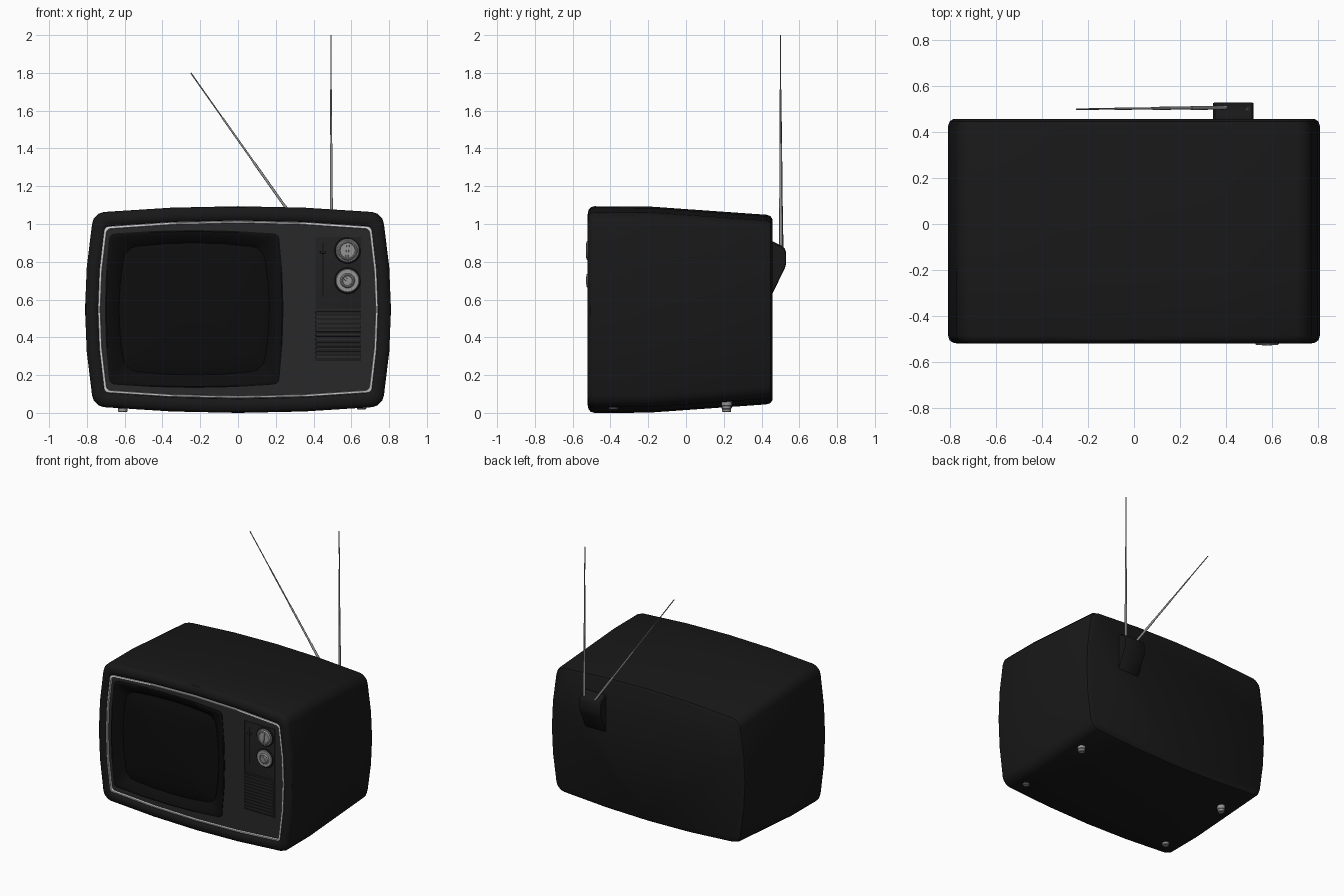
import bpy, bmesh, math
from mathutils import Vector

if "Cube" in bpy.data.objects:
    bpy.data.objects.remove(bpy.data.objects["Cube"])


def material(name, v):
    m = bpy.data.materials.new(name)
    m.diffuse_color = (v, v, v, 1)
    m.use_nodes = True
    m.node_tree.nodes["Principled BSDF"].inputs["Base Color"].default_value = m.diffuse_color
    return m


SHELL = material("shell_black", 0.009)
PANEL = material("panel_charcoal", 0.022)
DARK = material("gloss_black", 0.004)
GROOVE = material("control_dark", 0.014)
METAL = material("metal", 0.3)
CHROME = material("chrome", 0.55)


def finish(name, bm, mat):
    bmesh.ops.recalc_face_normals(bm, faces=bm.faces)
    me = bpy.data.meshes.new(name)
    bm.to_mesh(me)
    bm.free()
    ob = bpy.data.objects.new(name, me)
    bpy.context.collection.objects.link(ob)
    me.materials.append(mat)
    return ob


def loft(name, rings, mat, wrap=False):
    """Skin equal-length rings; cap the ends or wrap last to first."""
    bm = bmesh.new()
    vs = [[bm.verts.new(p) for p in r] for r in rings]
    n = len(vs[0])
    pairs = list(zip(vs, vs[1:])) + ([(vs[-1], vs[0])] if wrap else [])
    for a, b in pairs:
        for i in range(n):
            j = (i + 1) % n
            bm.faces.new((a[i], a[j], b[j], b[i]))
    if not wrap:
        bm.faces.new(vs[0])
        bm.faces.new(vs[-1])
    return finish(name, bm, mat)


def outline(w, h, y, bx, bz, r, cx=0.0, cz=0.547):
    """Barrel-sided rounded rectangle facing the front."""
    ax, az = w - bx - r, h - bz - r
    q = [(w, 0), (w - bx * 0.25, az * 0.5)]
    q += [(ax + r * math.cos(t), az + r * math.sin(t))
          for t in (math.radians(a) for a in (5, 30, 60, 85))]
    q += [(ax * 0.5, h - bz * 0.25)]
    pts = []
    for k in range(4):
        quarter = q if k % 2 == 0 else [(0, h)] + q[:0:-1]
        sx, sz = [(1, 1), (-1, 1), (-1, -1), (1, -1)][k]
        pts += [Vector((cx + sx * x, y, cz + sz * z)) for x, z in quarter]
    return pts


def lathe(name, profile, origin, axis, mat, n=24):
    """Profile of (radius, distance along axis)."""
    rot = Vector((0, 0, 1)).rotation_difference(Vector(axis))
    rings = [[Vector(origin) + rot @ Vector((r * math.cos(2 * math.pi * i / n),
                                             r * math.sin(2 * math.pi * i / n), t))
              for i in range(n)] for r, t in profile]
    return loft(name, rings, mat)


def box(name, x0, x1, y0, y1, z0, z1, mat, bevel=0.0, spin=0.0):
    bm = bmesh.new()
    bmesh.ops.create_cube(bm, size=1)
    bmesh.ops.scale(bm, vec=(x1 - x0, y1 - y0, z1 - z0), verts=bm.verts)
    if bevel:
        bmesh.ops.bevel(bm, geom=bm.edges[:], offset=bevel, segments=2,
                        profile=0.5, affect='EDGES')
    ob = finish(name, bm, mat)
    ob.location = ((x0 + x1) / 2, (y0 + y1) / 2, (z0 + z1) / 2)
    ob.rotation_euler.y = spin
    return ob


# Cabinet shell with recessed front, tapering towards the back
loft("cabinet", [outline(w, h, y, 0.037, 0.03, r) for w, h, y, r in [
    (0.735, 0.468, -0.43, 0.03), (0.740, 0.473, -0.507, 0.03),
    (0.752, 0.485, -0.517, 0.04), (0.768, 0.503, -0.521, 0.05),
    (0.790, 0.527, -0.516, 0.06), (0.804, 0.541, -0.505, 0.07),
    (0.810, 0.547, -0.485, 0.07), (0.810, 0.546, -0.20, 0.07),
    (0.810, 0.502, 0.425, 0.07), (0.803, 0.495, 0.447, 0.07),
    (0.785, 0.478, 0.458, 0.06)]], SHELL)

# Bright trim line inside the rim
loft("front_trim", [outline(w, h, y, 0.032, 0.03, 0.025) for w, h, y in [
    (0.743, 0.472, -0.49), (0.741, 0.470, -0.512), (0.737, 0.466, -0.515),
    (0.730, 0.459, -0.515), (0.727, 0.456, -0.49)]], CHROME, wrap=True)

# Front panel with an opening for the screen
SC = dict(cx=-0.232, cz=0.55)
loft("front_panel", [
    outline(0.735, 0.464, -0.45, 0.032, 0.03, 0.025),
    outline(0.735, 0.464, -0.50, 0.032, 0.03, 0.025),
    outline(0.465, 0.41, -0.50, 0.022, 0.018, 0.03, **SC),
    outline(0.465, 0.41, -0.45, 0.022, 0.018, 0.03, **SC)], PANEL, wrap=True)

# Screen surround and bulging tube
loft("screen_surround", [outline(w, h, y, 0.022, 0.018, r, **SC) for w, h, y, r in [
    (0.473, 0.418, -0.48, 0.03), (0.473, 0.418, -0.504, 0.03),
    (0.466, 0.411, -0.508, 0.03), (0.452, 0.397, -0.506, 0.035),
    (0.405, 0.358, -0.472, 0.07), (0.385, 0.338, -0.45, 0.07),
    (0.460, 0.405, -0.45, 0.03)]], DARK, wrap=True)
loft("screen", [outline(0.398 * s, 0.35 * s, y, 0.022 * s, 0.018 * s, 0.08 * s, **SC)
                for s, y in [(1, -0.44), (1, -0.466), (0.92, -0.476), (0.75, -0.484),
                             (0.5, -0.491), (0.25, -0.495), (0.02, -0.496)]], DARK)

# Control plate, its thin border and the slider
box("control_plate", 0.405, 0.655, -0.503, -0.49, 0.275, 0.932, GROOVE, 0.002)
for i, (x0, x1, z0, z1) in enumerate([
        (0.402, 0.409, 0.272, 0.936), (0.651, 0.658, 0.272, 0.936),
        (0.402, 0.658, 0.930, 0.936), (0.402, 0.658, 0.545, 0.551),
        (0.402, 0.658, 0.270, 0.276)]):
    box(f"control_border_{i}", x0, x1, -0.507, -0.49, z0, z1, PANEL)
box("slider_slot", 0.447, 0.453, -0.505, -0.495, 0.615, 0.90, DARK)
box("slider_handle", 0.435, 0.466, -0.514, -0.50, 0.845, 0.858, PANEL, 0.002)

# Speaker grille slats
for i in range(11):
    z = 0.288 + i * 0.0235
    box(f"speaker_slat_{i}", 0.411, 0.649, -0.510, -0.495, z, z + 0.013, PANEL, 0.003)

# Rotary knobs with a grip bar
for name, z, r, spin in [("upper", 0.86, 0.050, 0.1), ("lower", 0.70, 0.036, -0.8)]:
    c = (0.58, -0.495, z)
    lathe(name + "_dial", [(0.070, 0), (0.070, 0.012), (0.066, 0.016), (0.04, 0.016)],
          c, (0, -1, 0), GROOVE, 32)
    lathe(name + "_knob", [(0.062, 0.01), (0.062, 0.019), (0.059, 0.022), (r + 0.003, 0.022),
                           (r, 0.029), (r - 0.003, 0.032), (r - 0.008, 0.032),
                           (r - 0.011, 0.028)], c, (0, -1, 0), METAL, 32)
    box(name + "_knob_grip", 0.573, 0.587, -0.530, -0.515, z - r + 0.01, z + r - 0.01,
        METAL, 0.003, spin)

# Antenna bracket on the back: side profile extruded across x
profile = [(0.44, 0.915), (0.46, 0.908), (0.505, 0.885), (0.522, 0.872), (0.53, 0.85),
           (0.53, 0.79), (0.525, 0.77), (0.455, 0.625), (0.44, 0.61)]
cy, cz = 0.47, 0.79
loft("antenna_bracket", [[Vector((x, cy + (y - cy) * s, cz + (z - cz) * s))
                          for y, z in profile]
                         for x, s in [(0.345, 0.93), (0.352, 1), (0.513, 1), (0.52, 0.93)]],
     SHELL)

# Telescopic antenna rods
for name, a, b in [("upright_rod", (0.495, 0.502, 0.85), (0.492, 0.50, 2.0)),
                   ("slanted_rod", (0.415, 0.507, 0.857), (-0.25, 0.50, 1.80))]:
    d = Vector(b) - Vector(a)
    L = d.length
    prof = []
    for k, r in enumerate((0.0085, 0.0068, 0.005, 0.0035)):
        prof += [(r, L * k / 4), (r, L * (k + 1) / 4)]
    lathe(name, prof, a, d.normalized(), METAL, 12)

# Four feet
for side, x, lift in [("left", -0.61, 0.004), ("right", 0.655, 0.018)]:
    for end, y in [("front", -0.385), ("back", 0.215)]:
        lathe(f"{end}_{side}_foot", [(0.020, 0), (0.024, 0.004), (0.024, 0.018),
                                     (0.028, 0.022), (0.028, 0.09)],
              (x, y, lift), (0, 0, 1), METAL, 16)

# Smooth shading with sharp edges kept
bpy.ops.object.select_all(action='SELECT')
bpy.context.view_layer.objects.active = bpy.data.objects["cabinet"]
bpy.ops.object.shade_smooth_by_angle(angle=math.radians(35))
